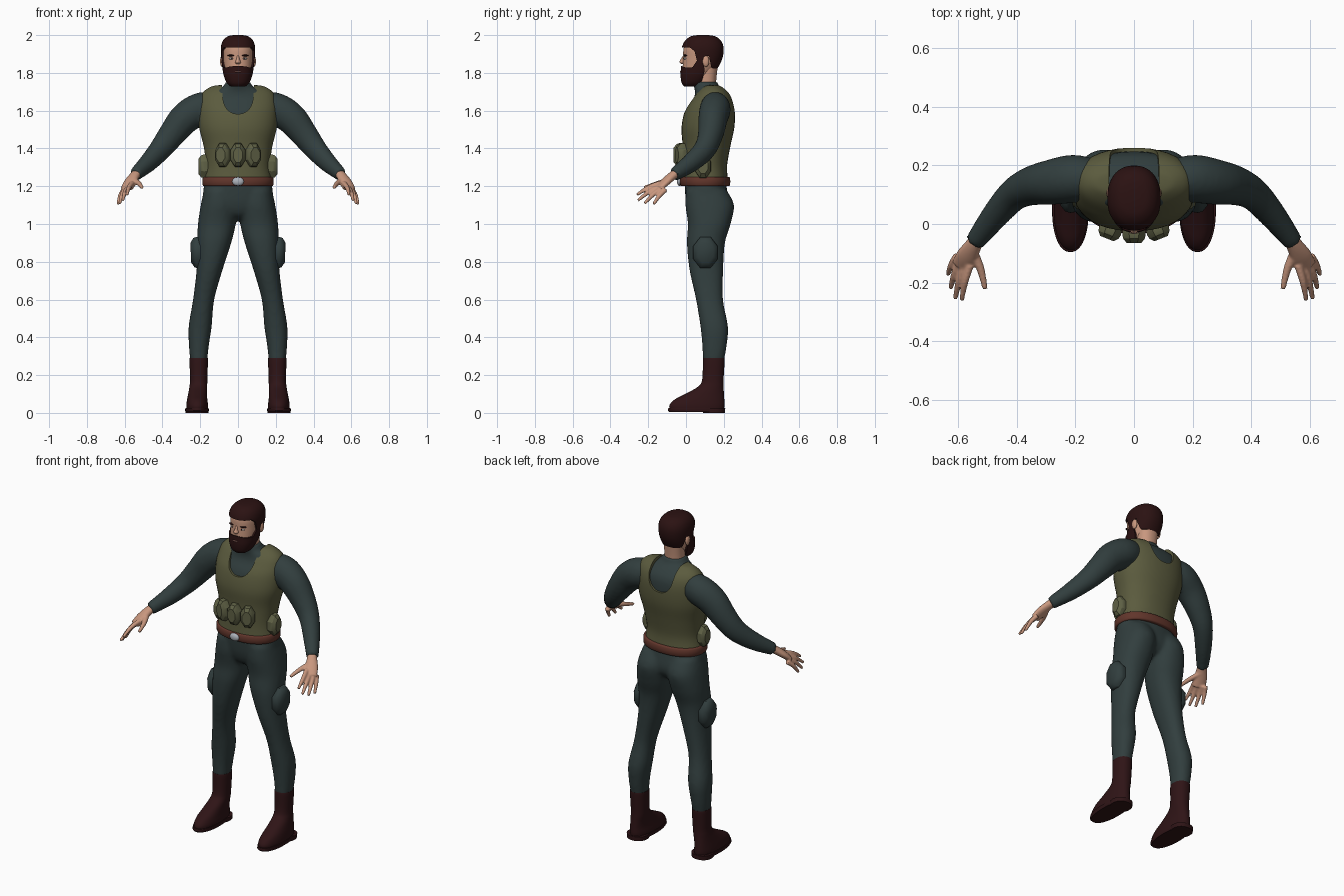
import bpy, bmesh, math
from mathutils import Vector, Matrix

old = bpy.data.objects.get("Cube")
if old:
    bpy.data.objects.remove(old, do_unlink=True)


def material(name, r, g, b):
    m = bpy.data.materials.new(name)
    m.use_nodes = True
    m.diffuse_color = (r, g, b, 1)
    m.node_tree.nodes["Principled BSDF"].inputs["Base Color"].default_value = (r, g, b, 1)
    return m


SUIT = material("dark teal cloth", .031, .048, .048)
VEST = material("olive cloth", .105, .105, .048)
POUCH = material("light olive cloth", .115, .12, .06)
SKIN = material("skin", .58, .31, .21)
HAIR = material("dark brown hair", .024, .006, .006)
BOOT = material("dark boot leather", .028, .007, .008)
BELT = material("brown belt leather", .12, .036, .024)
METAL = material("buckle metal", .42, .45, .5)
WHITE = material("eye white", .7, .68, .65)
LIP = material("lip", .3, .14, .12)
BOTH = (1, -1)


def spline(rows, sub):
    """Smooth curve through the rows of numbers."""
    out = []
    for i in range(len(rows) - 1):
        p0, p1, p2 = rows[max(i - 1, 0)], rows[i], rows[i + 1]
        p3 = rows[min(i + 2, len(rows) - 1)]
        for k in range(sub):
            t = k / sub
            out.append([b + .5 * t * (c - a + t * (2*a - 5*b + 4*c - d + t * (3*(b - c) + d - a)))
                        for a, b, c, d in zip(p0, p1, p2, p3)])
    return out + [list(rows[-1])]


def skin_rings(bm, rings):
    """Join rings of points into a closed skin."""
    rows = [[bm.verts.new(p) for p in ring] for ring in rings]
    n = len(rows[0])
    for a, b in zip(rows, rows[1:]):
        for i in range(n):
            bm.faces.new((a[i], a[(i + 1) % n], b[(i + 1) % n], b[i]))
    bm.faces.new(rows[0])
    bm.faces.new(rows[-1])


def angles(seg):
    return [2 * math.pi * (i + .5) / seg for i in range(seg)]


def rounded(v, power):
    return math.copysign(abs(v) ** power, v)


def stack(bm, rows, sides=(1,), sub=5, seg=40, power=.9):
    """Level rings: height, centre x, half width, front y, back y."""
    for s in sides:
        skin_rings(bm, [[(s * (x + h * rounded(math.cos(a), power)),
                          (f + b) / 2 + (b - f) / 2 * rounded(math.sin(a), power), z)
                         for a in angles(seg)] for z, x, h, f, b in spline(rows, sub)])


def tube(bm, rows, sides=(1,), sub=4, seg=20):
    """Rings across a path: x, y, z, half width, half height."""
    pts = spline(rows, sub)
    rings = []
    for i, (x, y, z, a, b) in enumerate(pts):
        t = Vector(pts[min(i + 1, len(pts) - 1)][:3]) - Vector(pts[max(i - 1, 0)][:3])
        u = t.cross((0, 0, 1)).normalized()
        v = u.cross(t).normalized()
        rings.append([Vector((x, y, z)) + u * a * math.cos(w) + v * b * math.sin(w)
                      for w in angles(seg)])
    for s in sides:
        skin_rings(bm, [[(s * p.x, p.y, p.z) for p in r] for r in rings])


def ball(bm, loc, radii, sides=(1,)):
    for s in sides:
        m = Matrix.Translation((s * loc[0], loc[1], loc[2])) @ Matrix.Diagonal((*radii, 1))
        bmesh.ops.create_uvsphere(bm, u_segments=20, v_segments=12, radius=1, matrix=m)


def pouch(bm, p, n, a, b, t, sides=(1,)):
    """Eight-sided padded pouch pointing along n."""
    n = Vector(n).normalized()
    rows = [(*(Vector(p) + n * t * d), a * k, b * k) for d, k in ((0, .95), (.4, 1), (.7, .93), (1, .62))]
    tube(bm, rows, sides, 1, 8)


def modify(ob, kind, **settings):
    m = ob.modifiers.new("step", kind)
    for k, v in settings.items():
        setattr(m, k, v)
    bpy.context.view_layer.objects.active = ob
    bpy.ops.object.modifier_apply(modifier=m.name)


def finish(bm, name, mat, voxel=0, smooth=6, angle=45):
    bmesh.ops.recalc_face_normals(bm, faces=bm.faces)
    me = bpy.data.meshes.new(name)
    bm.to_mesh(me)
    bm.free()
    me.materials.append(mat)
    ob = bpy.data.objects.new(name, me)
    bpy.context.collection.objects.link(ob)
    bpy.ops.object.select_all(action='DESELECT')
    ob.select_set(True)
    bpy.context.view_layer.objects.active = ob
    if voxel:
        modify(ob, 'REMESH', mode='VOXEL', voxel_size=voxel)
        modify(ob, 'SMOOTH', factor=.5, iterations=smooth)
    bpy.ops.object.shade_smooth_by_angle(angle=math.radians(angle))
    return ob


def build(name, mat, maker, *args, voxel=0, **kw):
    bm = bmesh.new()
    maker(bm, *args, **kw)
    return finish(bm, name, mat, voxel)


def carve(ob, outline, axis, operation):
    """Cut ob with an outline pushed through along x or y."""
    bm = bmesh.new()
    skin_rings(bm, [[(d, p, z) if axis == 'x' else (p, d, z) for p, z in outline] for d in (-1, 1)])
    cutter = finish(bm, "cutter", ob.data.materials[0])
    modify(ob, 'BOOLEAN', object=cutter, operation=operation, solver='EXACT')
    bpy.data.objects.remove(cutter, do_unlink=True)
    ob.select_set(True)
    bpy.context.view_layer.objects.active = ob
    bpy.ops.object.shade_smooth_by_angle(angle=math.radians(40))


def grow(rows, d):
    return [(z, x, h + d, f - d, b + d) for z, x, h, f, b in rows]


# Vest with a deep neck opening front and back
chest = [(1.235, 0, .18, -.025, .222), (1.31, 0, .17, -.02, .218), (1.41, 0, .182, -.018, .235),
         (1.51, 0, .206, -.024, .256), (1.6, 0, .21, -.006, .26), (1.66, 0, .203, .028, .25)]
vest = build("vest", VEST, stack, chest + [(1.7, 0, .183, .058, .228), (1.728, 0, .14, .09, .195),
                                          (1.735, 0, .1, .11, .18)])
neckline = spline([(-.09, 1.85), (-.082, 1.68), (-.066, 1.62), (-.035, 1.59), (0, 1.583),
                   (.035, 1.59), (.066, 1.62), (.082, 1.68), (.09, 1.85)], 4)
carve(vest, neckline, 'y', 'DIFFERENCE')

# One-piece suit: torso and collar, hips, legs, sleeves
bm = bmesh.new()
stack(bm, grow(chest, -.012) + [(1.7, 0, .14, .048, .208), (1.722, 0, .088, .043, .18),
                                (1.738, 0, .07, .038, .17), (1.755, 0, .066, .04, .168)])
stack(bm, [(1.26, 0, .165, -.008, .2), (1.18, 0, .184, -.006, .218), (1.1, 0, .172, .004, .228),
           (1.045, 0, .09, .03, .2), (1.02, 0, .03, .08, .15)])
stack(bm, [(1.18, .095, .085, 0, .215), (1.1, .1, .097, -.003, .254), (1, .112, .1, .01, .236),
           (.9, .126, .09, .005, .206), (.76, .15, .069, .018, .197), (.6, .182, .056, .053, .196),
           (.46, .2, .061, .076, .222), (.36, .207, .053, .086, .216), (.27, .208, .044, .09, .2)], BOTH)
tube(bm, [(.12, .15, 1.625, .065, .075), (.2, .155, 1.61, .082, .086), (.28, .143, 1.56, .078, .084),
          (.35, .13, 1.475, .067, .072), (.41, .1, 1.397, .056, .062), (.475, .028, 1.325, .047, .051),
          (.535, -.05, 1.27, .036, .038), (.545, -.063, 1.261, .035, .037)], BOTH)
finish(bm, "suit", SUIT, voxel=.011)

# Belt and buckle
belt = [(1.2, 0, .18, -.024, .226), (1.207, 0, .188, -.032, .234),
        (1.243, 0, .188, -.032, .234), (1.25, 0, .18, -.024, .226)]
build("belt", BELT, stack, belt, sub=2)
build("buckle", METAL, ball, (0, -.034, 1.225), (.031, .014, .023))

# Pouches on vest and thighs
bm = bmesh.new()
pouch(bm, (0, -.015, 1.365), (0, -1, 0), .043, .068, .05)
pouch(bm, (.075, -.006, 1.365), (.4, -1, 0), .043, .068, .047, BOTH)
pouch(bm, (.16, .09, 1.305), (1, 0, 0), .045, .068, .05, BOTH)
finish(bm, "vest_pouches", POUCH, angle=30)
build("thigh_pouches", SUIT, pouch, (.195, .103, .85), (1, 0, -.04), .07, .09, .055, BOTH)

# Boots with soles
bm = bmesh.new()
stack(bm, [(.012, .216, .057, -.085, .2), (.04, .216, .058, -.088, .204), (.07, .216, .054, -.062, .203),
           (.1, .214, .05, -.005, .201), (.14, .21, .047, .065, .199), (.18, .208, .046, .086, .199),
           (.28, .208, .049, .089, .205), (.29, .208, .046, .092, .202)], BOTH)
stack(bm, [(0, .217, .06, .09, .207), (.025, .217, .062, .09, .208)], BOTH, sub=1)
stack(bm, [(.004, .217, .059, -.088, .204), (.012, .217, .063, -.096, .207),
           (.026, .217, .062, -.094, .206)], BOTH, sub=1)
finish(bm, "boots", BOOT)

# Hands: wrist and palm, four fingers, thumb
bm = bmesh.new()
tube(bm, [(.515, -.025, 1.288, .026, .024), (.545, -.068, 1.258, .028, .023),
          (.57, -.11, 1.222, .037, .021), (.588, -.145, 1.188, .036, .016)], BOTH)
fingers = [((.56, -.14, 1.215), (.588, -.26, 1.155)), ((.577, -.135, 1.2), (.61, -.255, 1.125)),
           ((.593, -.125, 1.19), (.626, -.22, 1.108)), ((.603, -.108, 1.182), (.635, -.172, 1.104))]
for base, tip in fingers:
    mid = (Vector(base) + Vector(tip)) / 2 + Vector((.004, 0, .008))
    tube(bm, [(*base, .014, .014), (*mid, .012, .012), (*tip, .008, .008)], BOTH)
tube(bm, [(.555, -.085, 1.235, .018, .015), (.525, -.15, 1.215, .014, .013),
          (.508, -.222, 1.193, .009, .009)], BOTH)
finish(bm, "hands", SKIN, voxel=.005, smooth=4)

# Head, neck, nose and ears
face = [(1.738, 0, .03, 0, .06), (1.755, 0, .05, -.014, .09), (1.79, 0, .066, -.02, .125),
        (1.83, 0, .074, -.018, .16), (1.88, 0, .08, -.015, .185), (1.93, 0, .082, -.013, .19),
        (1.965, 0, .07, .005, .175), (1.985, 0, .045, .035, .145), (1.991, 0, .015, .07, .11)]
bm = bmesh.new()
stack(bm, face)
stack(bm, [(1.69, 0, .056, .05, .158), (1.76, 0, .056, .05, .16), (1.85, 0, .06, .06, .17)])
stack(bm, [(1.893, 0, .006, -.015, .01), (1.872, 0, .009, -.028, .01),
           (1.857, 0, .015, -.034, .01), (1.846, 0, .009, -.022, .01)])
ball(bm, (.084, .105, 1.862), (.011, .018, .03), BOTH)
finish(bm, "head", SKIN)

# Hair, sideburns and beard cut from one shell
shell = [(z + .009 * (z - 1.87) / .12, x, h, f, b) for z, x, h, f, b in grow(face, .009)]
hair = build("hair_and_beard", HAIR, stack, shell)
outline = [(-.2, 2.1), (-.2, 1.928), (.02, 1.935), (.045, 1.915), (.058, 1.865), (.035, 1.83), (0, 1.828),
           (-.03, 1.838), (-.2, 1.838), (-.2, 1.7), (.06, 1.7), (.085, 1.76), (.098, 1.81), (.092, 1.885),
           (.122, 1.89), (.135, 1.825), (.3, 1.81), (.3, 2.1)]
carve(hair, outline, 'x', 'INTERSECT')

# Facial details
build("eyes", WHITE, ball, (.033, -.004, 1.876), (.014, .008, .006), BOTH)
build("irises", HAIR, ball, (.032, -.008, 1.876), (.005, .006, .005), BOTH)
build("eyebrows", HAIR, ball, (.035, -.003, 1.892), (.022, .012, .005), BOTH)
build("lips", LIP, ball, (0, -.028, 1.806), (.017, .005, .004))
